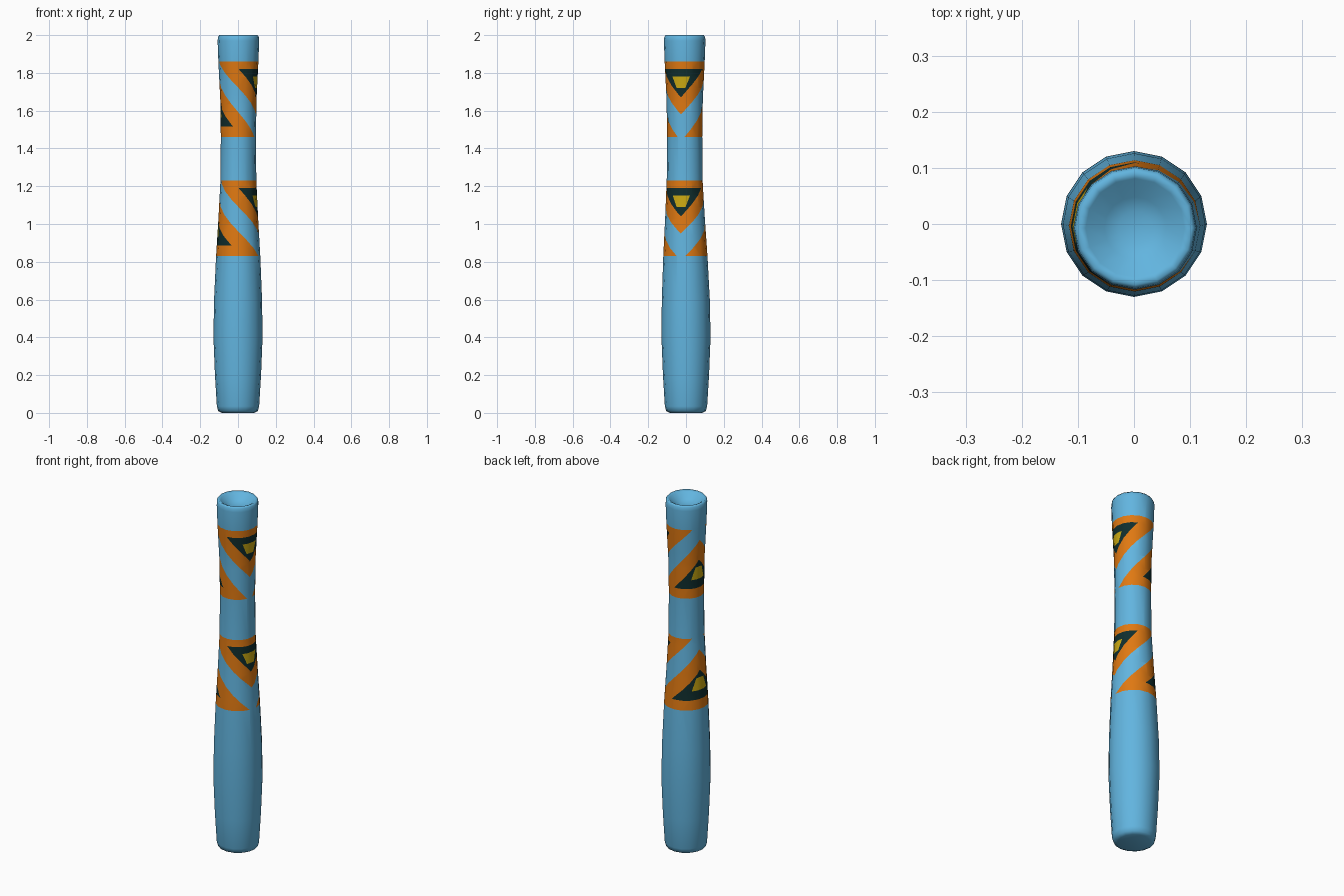
import bpy, bmesh, math
from mathutils import Vector

if "Cube" in bpy.data.objects:
    bpy.data.objects.remove(bpy.data.objects["Cube"])

SIDES = 16
STEP = 360 / SIDES
MID = 348                      # direction (degrees) of the hanging triangles
BANDS = (1.46, 0.83)           # bottom height of each painted band
BAND_H = 0.40

# Flat colours
def material(name, rgb):
    m = bpy.data.materials.new(name)
    m.diffuse_color = (*rgb, 1)
    m.use_nodes = True
    m.node_tree.nodes["Principled BSDF"].inputs["Base Color"].default_value = m.diffuse_color
    return m

MATS = [material("sky blue", (0.122, 0.46, 0.74)),
        material("orange", (0.74, 0.19, 0.006)),
        material("dark green", (0.005, 0.027, 0.027)),
        material("yellow", (0.60, 0.40, 0.006))]

# Lathe profile: (sheet row, height, radius); rows below 0 / above 2 are the caps
PROFILE = [(-0.2, 0.006, 0), (-0.1, 0.0, 0.085), (0.01, 0.01, 0.105), (0.035, 0.035, 0.112),
           (0.2, 0.2, 0.122), (0.4, 0.4, 0.13), (0.6, 0.6, 0.127), (0.83, 0.83, 0.117),
           (1.03, 1.03, 0.105), (1.23, 1.23, 0.095), (1.46, 1.46, 0.093), (1.66, 1.66, 0.096),
           (1.86, 1.86, 0.106), (1.97, 1.97, 0.110), (1.99, 1.99, 0.108), (2.0, 2.0, 0.101),
           (2.1, 1.993, 0.088), (2.2, 1.965, 0.055), (2.3, 1.955, 0.03), (2.4, 1.953, 0)]

# Pattern lines in a band: two (angle from MID, height above band bottom) points each
SLANTS = {"down_orange": ((0, 0.12), (155, 0.40)), "up_orange": ((11, 0), (180, 0.33)),
          "down_dark": ((0, 0.21), (77, 0.36)), "up_dark": ((95, 0.055), (180, 0.215)),
          "down_yellow": ((14, 0.26), (28, 0.32)), "up_yellow": ((152, 0.105), (167, 0.175))}
LEVELS = (0.055, 0.105, 0.175, 0.26, 0.32, 0.36)

def line_z(name, u):
    (u0, z0), (u1, z1) = SLANTS[name]
    return z0 + (z1 - z0) * (u - u0) / (u1 - u0)

def pattern(u, z):
    """Material index inside a band."""
    if z > line_z("down_orange", u):
        if 0.26 < z < 0.32 and z > line_z("down_yellow", u):
            return 3
        return 2 if z < 0.36 and z > line_z("down_dark", u) else 1
    if z < line_z("up_orange", u):
        if 0.105 < z < 0.175 and z < line_z("up_yellow", u):
            return 3
        return 2 if z > 0.055 and z < line_z("up_dark", u) else 1
    return 0

# Flat sheet: x = (angle - MID) / 100, y = sheet row
bm = bmesh.new()
angles = sorted({MID - 180, MID, MID + 180} |
                {k * STEP for k in range(8, 24) if MID - 180 < k * STEP < MID + 180})
rows = [[bm.verts.new(((a - MID) / 100, p[0], 0)) for a in angles] for p in PROFILE]
for lo, hi in zip(rows, rows[1:]):
    for i in range(len(angles) - 1):
        bm.faces.new((lo[i], lo[i + 1], hi[i + 1], hi[i]))

def cut(base, side, p, q):
    """Cut one half of a band along a line."""
    faces = []
    for f in bm.faces:
        c = f.calc_center_median()
        if base < c.y < base + BAND_H and c.x * side > 0:
            faces.append(f)
    geom = faces + list({e for f in faces for e in f.edges}) + list({v for f in faces for v in f.verts})
    a = Vector((side * p[0] / 100, base + p[1], 0))
    d = Vector((side * q[0] / 100, base + q[1], 0)) - a
    bmesh.ops.bisect_plane(bm, geom=geom, dist=1e-5, plane_co=a,
                           plane_no=Vector((-d.y, d.x, 0)).normalized())

for base in BANDS:
    for side in (-1, 1):
        for p, q in SLANTS.values():
            cut(base, side, p, q)
        for z in LEVELS:
            cut(base, side, (0, z), (180, z))

# Paint the bands
for f in bm.faces:
    c = f.calc_center_median()
    for base in BANDS:
        if base < c.y < base + BAND_H:
            f.material_index = pattern(abs(c.x) * 100, c.y - base)
    f.smooth = True

# Wrap the sheet round the 16-sided profile, with the neck leaning slightly forward
def unit(k):
    a = math.radians(k * STEP)
    return Vector((math.cos(a), math.sin(a), 0))

def wrap(x, t):
    s = (x * 100 + MID) / STEP
    k = math.floor(s + 1e-5)
    ring = unit(k).lerp(unit(k + 1), max(0.0, s - k))
    for (t0, z0, r0), (t1, z1, r1) in zip(PROFILE, PROFILE[1:]):
        if t <= t1 + 1e-6:
            break
    f = min(1, max(0, (t - t0) / (t1 - t0)))
    z = z0 + (z1 - z0) * f
    lean = min(1, max(0, (z - 0.5) / 0.7))
    return ring * (r0 + (r1 - r0) * f) + Vector((0.002 * lean, -0.007 * lean, z))

for v in bm.verts:
    v.co = wrap(v.co.x, v.co.y)
bmesh.ops.remove_doubles(bm, verts=bm.verts, dist=1e-5)
bmesh.ops.recalc_face_normals(bm, faces=bm.faces)

mesh = bpy.data.meshes.new("painted_handle")
bm.to_mesh(mesh)
bm.free()
for m in MATS:
    mesh.materials.append(m)
bpy.context.collection.objects.link(bpy.data.objects.new("painted_handle", mesh))
